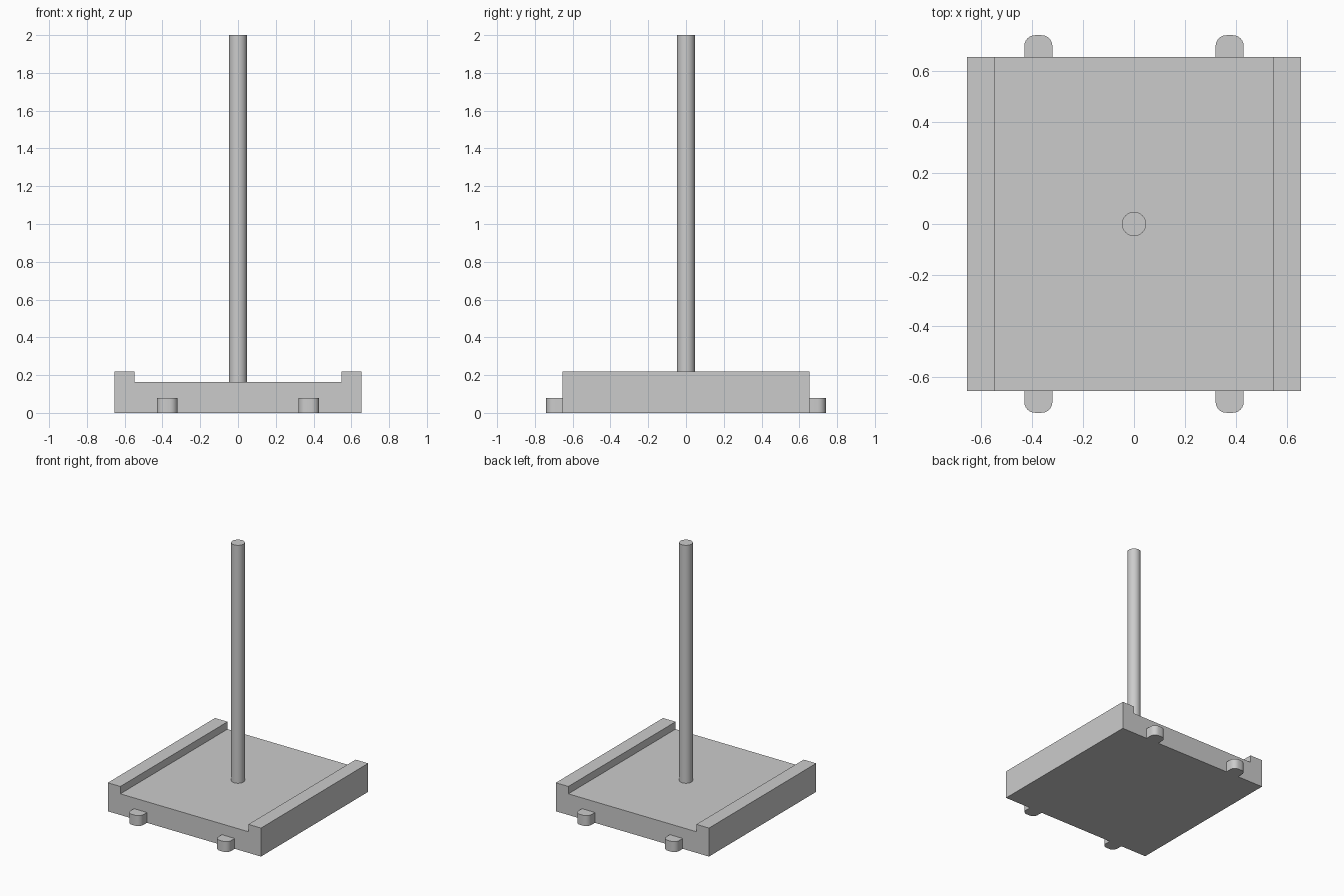
import bpy, bmesh
from math import sin, cos, pi, radians
from mathutils import Vector

if "Cube" in bpy.data.objects:
    bpy.data.objects.remove(bpy.data.objects["Cube"])

HALF, FLOOR, RAIL_TOP, RAIL_IN = 0.654, 0.163, 0.22, 0.547
PEG_X, PEG_HALF_W, PEG_END, PEG_H, PEG_R = 0.375, 0.055, 0.74, 0.08, 0.042


def prism(name, points, direction, smooth=False):
    """Extrude a closed outline along a direction."""
    bm = bmesh.new()
    face = bm.faces.new([bm.verts.new(p) for p in points])
    ext = bmesh.ops.extrude_face_region(bm, geom=[face], use_keep_orig=True)
    verts = [g for g in ext["geom"] if isinstance(g, bmesh.types.BMVert)]
    bmesh.ops.translate(bm, verts=verts, vec=Vector(direction))
    bmesh.ops.recalc_face_normals(bm, faces=bm.faces)
    mesh = bpy.data.meshes.new(name)
    bm.to_mesh(mesh)
    bm.free()
    obj = bpy.data.objects.new(name, mesh)
    bpy.context.collection.objects.link(obj)
    if smooth:
        bpy.ops.object.select_all(action='DESELECT')
        obj.select_set(True)
        bpy.context.view_layer.objects.active = obj
        bpy.ops.object.shade_smooth_by_angle(angle=radians(35))
    return obj


# Base plate with a raised rail along each side
right = [(HALF, 0), (HALF, RAIL_TOP), (RAIL_IN, RAIL_TOP), (RAIL_IN, FLOOR)]
outline = right + [(-x, z) for x, z in reversed(right)]
prism("base_tray", [(x, -HALF, z) for x, z in outline], (0, 2 * HALF, 0))

# Central rod standing on the tray floor
rod = [(0.0475 * cos(2 * pi * i / 32), 0.0475 * sin(2 * pi * i / 32), FLOOR)
       for i in range(32)]
prism("centre_rod", rod, (0, 0, 2.0 - FLOOR), smooth=True)

# Four tabs with rounded outer corners, two at the front and two at the back
for sy, end in ((-1, "front"), (1, "back")):
    for sx, side in ((-1, "left"), (1, "right")):
        pts = [(PEG_HALF_W, HALF)]
        for cx, start in ((PEG_HALF_W - PEG_R, 0), (PEG_R - PEG_HALF_W, pi / 2)):
            for i in range(7):
                a = start + i * pi / 12
                pts.append((cx + PEG_R * cos(a), PEG_END - PEG_R + PEG_R * sin(a)))
        pts.append((-PEG_HALF_W, HALF))
        prism(f"{end}_{side}_tab", [(sx * PEG_X + x, sy * y, 0) for x, y in pts],
              (0, 0, PEG_H), smooth=True)
